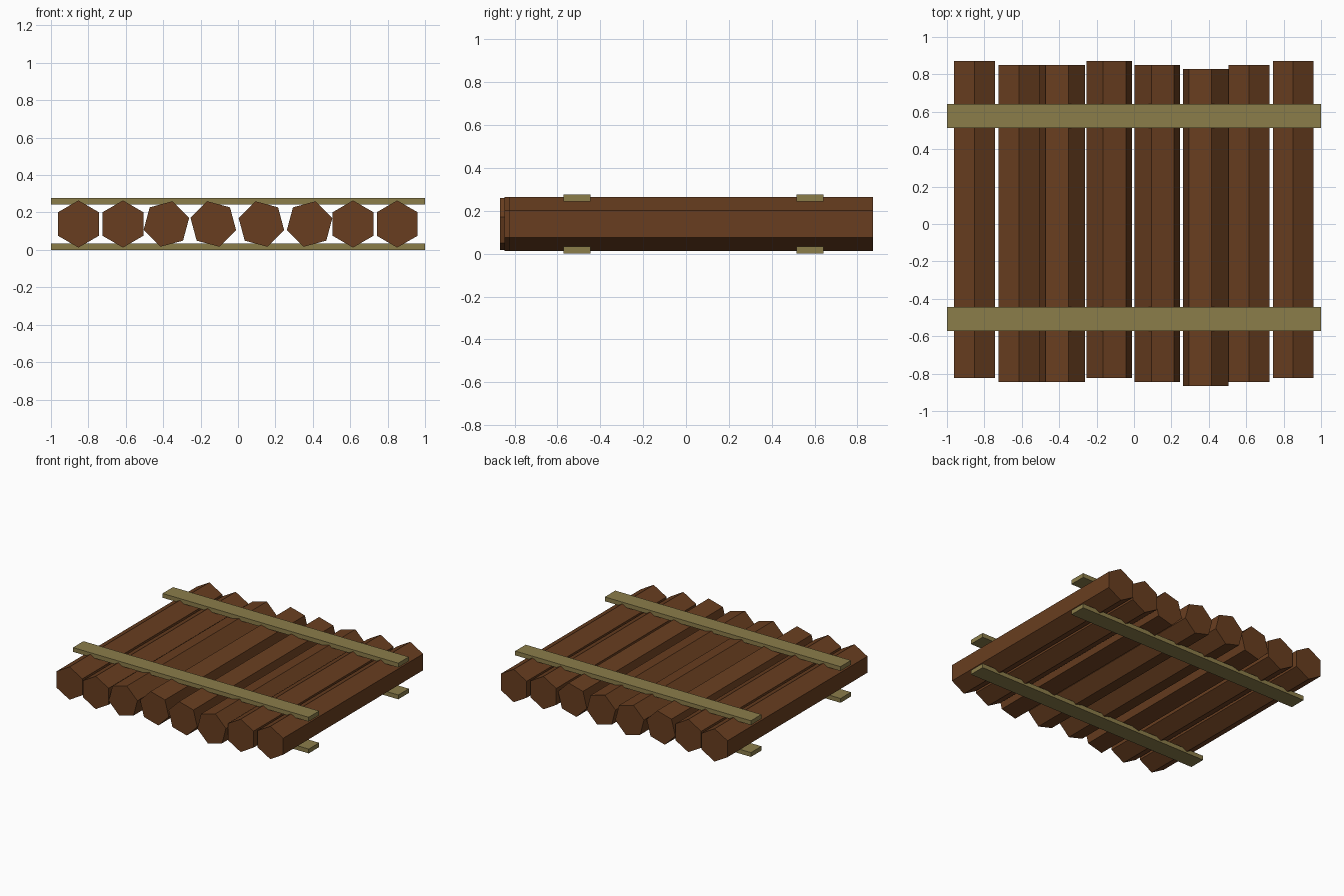
import bpy
from math import radians, cos, sin

if "Cube" in bpy.data.objects:
    bpy.data.objects.remove(bpy.data.objects["Cube"])


def material(name, rgb):
    m = bpy.data.materials.new(name)
    m.diffuse_color = (*rgb, 1)
    m.use_nodes = True
    m.node_tree.nodes["Principled BSDF"].inputs["Base Color"].default_value = m.diffuse_color
    return m


BARK = material("bark_brown", (0.14, 0.048, 0.014))
PLANK = material("plank_tan", (0.26, 0.205, 0.068))
Z_MID = 0.1385


def add_mesh(name, verts, faces, mat):
    me = bpy.data.meshes.new(name)
    me.from_pydata(verts, [], faces)
    me.materials.append(mat)
    ob = bpy.data.objects.new(name, me)
    bpy.context.collection.objects.link(ob)
    return ob


def log(name, x, angle, y_mid, radius=0.126, length=1.696, sides=6):
    """Hexagonal log along y, first corner at the given angle."""
    ring = [(radius * cos(radians(angle + 360 * i / sides)),
             radius * sin(radians(angle + 360 * i / sides))) for i in range(sides)]
    verts = [(x + a, y_mid + s * length / 2, Z_MID + b) for s in (-1, 1) for a, b in ring]
    faces = [tuple(range(sides)), tuple(reversed(range(sides, 2 * sides)))]
    for i in range(sides):
        j = (i + 1) % sides
        faces.append((j, i, i + sides, j + sides))
    return add_mesh(name, verts, faces, BARK)


def plank(name, y, z, size=(2.0, 0.127, 0.033)):
    bpy.ops.mesh.primitive_cube_add(size=1, location=(0, y, z))
    ob = bpy.context.object
    ob.name = name
    ob.scale = size
    bpy.ops.object.transform_apply(location=False, rotation=False, scale=True)
    ob.data.materials.append(PLANK)


# Row of logs: x centre, corner angle, y offset
logs = [(-0.853, 90, 0.024), (-0.615, 90, 0.002), (-0.383, 75, 0.002),
        (-0.132, 105, 0.024), (0.125, 105, 0.002), (0.383, 75, -0.019),
        (0.615, 90, 0.002), (0.851, 90, 0.024)]
for n, (x, angle, y) in enumerate(logs, 1):
    log(f"log_{n}", x, angle, y)

# Cross planks clamping the logs above and below
for side, y in (("front", -0.508), ("back", 0.578)):
    plank(f"{side}_top_plank", y, 0.2605)
    plank(f"{side}_bottom_plank", y, 0.0165)
